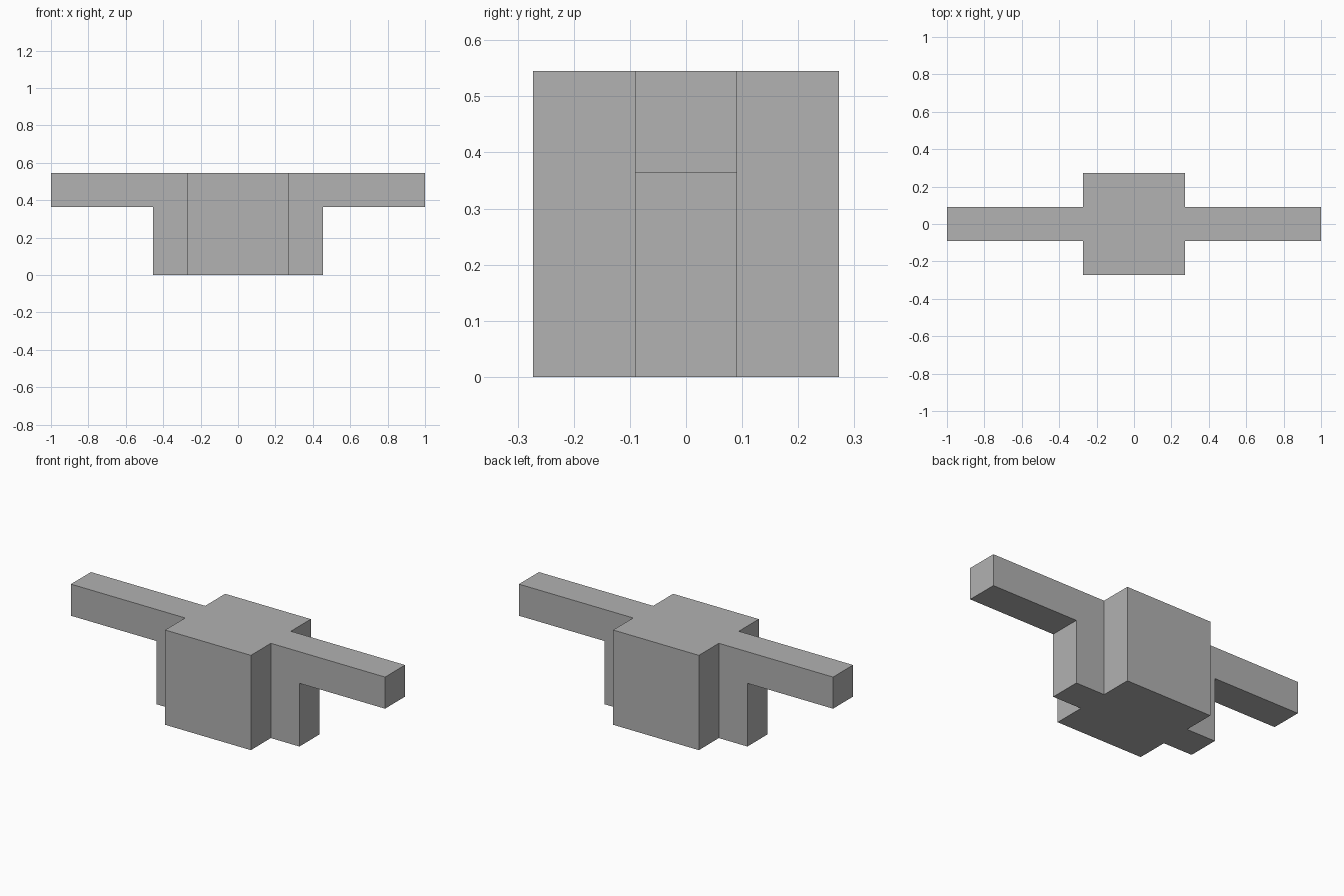
import bpy
import bmesh
from mathutils import Vector

cube = bpy.data.objects.get("Cube")
if cube:
    bpy.data.objects.remove(cube, do_unlink=True)

U = 1 / 11  # grid unit: the model is 22 units wide

grey = bpy.data.materials.new("plain grey")
grey.use_nodes = True
colour = (0.445, 0.445, 0.445, 1)
grey.diffuse_color = colour
grey.node_tree.nodes["Principled BSDF"].inputs["Base Color"].default_value = colour


def extrude_profile(name, profile, half_depth):
    """Extrude an (x, z) outline, in grid units, along y."""
    bm = bmesh.new()
    face = bm.faces.new([bm.verts.new((x * U, -half_depth * U, z * U)) for x, z in profile])
    grown = bmesh.ops.extrude_face_region(bm, geom=[face])["geom"]
    bmesh.ops.translate(bm, vec=Vector((0, 2 * half_depth * U, 0)),
                        verts=[v for v in grown if isinstance(v, bmesh.types.BMVert)])
    bmesh.ops.recalc_face_normals(bm, faces=bm.faces)
    mesh = bpy.data.meshes.new(name)
    bm.to_mesh(mesh)
    bm.free()
    mesh.materials.append(grey)
    obj = bpy.data.objects.new(name, mesh)
    bpy.context.scene.collection.objects.link(obj)
    return obj


# Central block
extrude_profile("body", [(-3, 0), (3, 0), (3, 6), (-3, 6)], 3)

# Side post with the long arm on top, one on each side of the body
bracket = [(3, 0), (5, 0), (5, 4), (11, 4), (11, 6), (3, 6)]
for side, sign in (("left", 1), ("right", -1)):
    extrude_profile(side + "_post_and_arm", [(sign * x, z) for x, z in bracket], 1)
